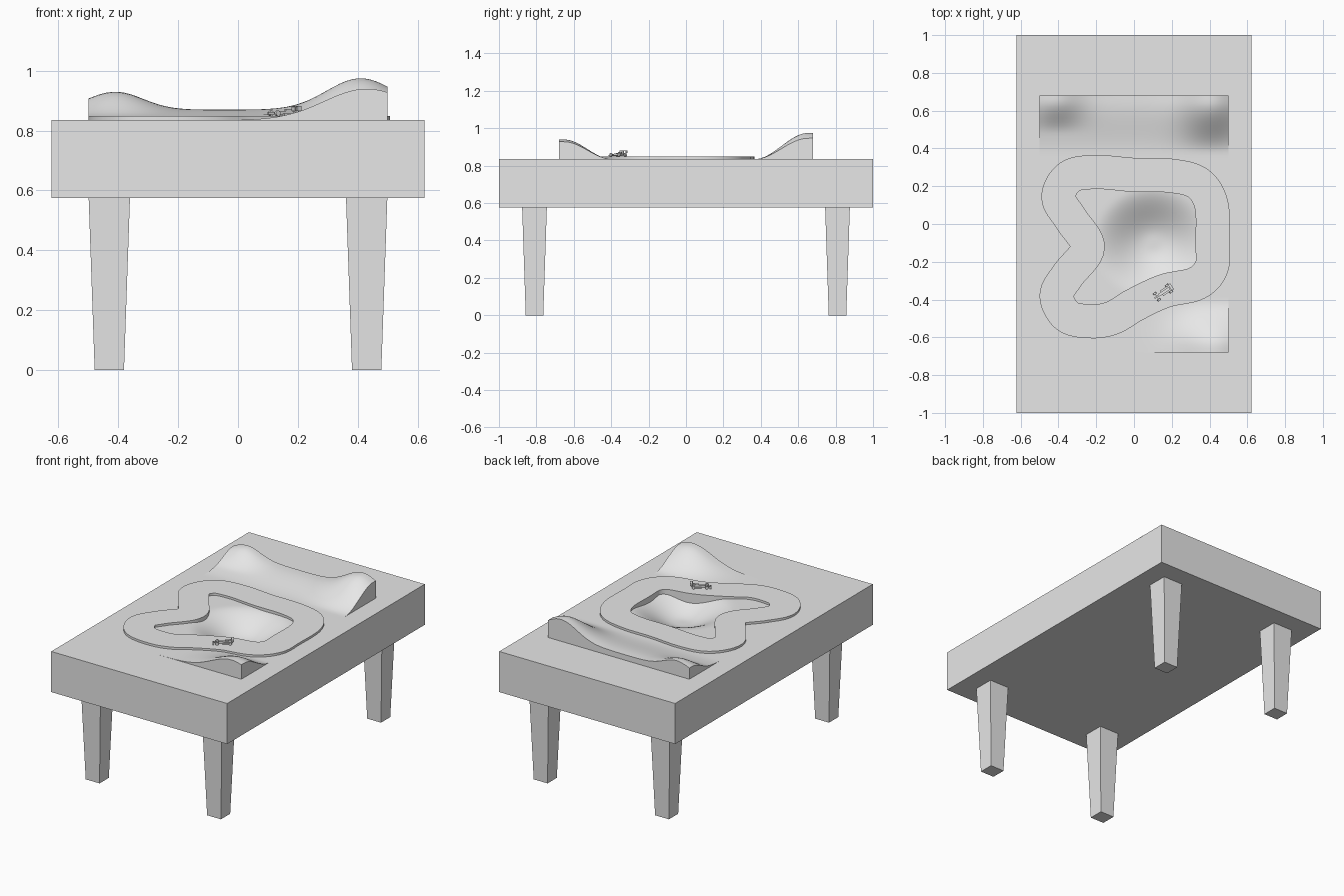
import bpy, bmesh, math
from mathutils import Matrix, Vector

old = bpy.data.objects.get("Cube")
if old:
    bpy.data.objects.remove(old, do_unlink=True)

TOP, BOTTOM = 0.835, 0.575      # table slab heights
HX, HY = 0.5, 0.68              # half size of the landscape panel
ROAD_Z = 0.849

grey = bpy.data.materials.new("plain grey")
grey.use_nodes = True
grey.diffuse_color = (0.8, 0.8, 0.8, 1)
grey.node_tree.nodes["Principled BSDF"].inputs["Base Color"].default_value = (0.8, 0.8, 0.8, 1)


def add_object(name, bm):
    mesh = bpy.data.meshes.new(name)
    bmesh.ops.recalc_face_normals(bm, faces=bm.faces)
    bm.to_mesh(mesh)
    bm.free()
    obj = bpy.data.objects.new(name, mesh)
    bpy.context.collection.objects.link(obj)
    mesh.materials.append(grey)
    return obj


def box(bm, centre, size, taper=1.0):
    """Box whose lower end is scaled by taper."""
    verts = bmesh.ops.create_cube(bm, size=1)["verts"]
    for v in verts:
        s = taper if v.co.z < 0 else 1
        v.co = Vector((v.co.x * size[0] * s, v.co.y * size[1] * s, v.co.z * size[2])) + Vector(centre)
    return verts


def activate(obj):
    bpy.ops.object.select_all(action='DESELECT')
    obj.select_set(True)
    bpy.context.view_layer.objects.active = obj


def smooth(obj, angle=40):
    activate(obj)
    bpy.ops.object.shade_smooth_by_angle(angle=math.radians(angle))


# Table slab with a shallow pocket for the landscape
bm = bmesh.new()
box(bm, (0, 0, (TOP + BOTTOM) / 2), (1.246, 2, TOP - BOTTOM))
table = add_object("table_top", bm)
bm = bmesh.new()
box(bm, (0, 0, TOP), (2 * HX, 2 * HY, 0.4))
cutter = add_object("pocket_cutter", bm)
cutter.hide_render = True
mod = table.modifiers.new("pocket", 'BOOLEAN')
mod.operation, mod.object, mod.solver = 'DIFFERENCE', cutter, 'EXACT'
activate(table)
bpy.ops.object.modifier_apply(modifier=mod.name)
bpy.data.objects.remove(cutter, do_unlink=True)

# Tapered legs
for sy, end in ((-1, "front"), (1, "back")):
    for sx, side in ((-1, "right"), (1, "left")):
        bm = bmesh.new()
        box(bm, (sx * 0.43, sy * 0.81, BOTTOM / 2), (0.138, 0.132, BOTTOM), 0.71)
        add_object(f"{end}_{side}_leg", bm)


# Landscape: hills at both ends and a hollow in the middle
def bump(d, width):
    return math.exp(-(d / width) ** 2)


def ramp(v, start, end):
    t = min(max((v - start) / (end - start), 0), 1)
    return t * t * (3 - 2 * t)


def height(x, y):
    ridge = (0.035 + 0.105 * bump(x - 0.41, 0.16)) * ramp(y, 0.37, 0.65)
    knoll = 0.06 * bump(x + 0.41, 0.13) * ramp(y, 0.48, 0.66)
    front = 0.105 * bump(x - 0.43, 0.2) * ramp(-y, 0.4, 0.65)
    r = math.hypot((x - 0.1) / 0.32, (y + 0.1) / 0.3)
    hollow = 0.1 * (1 - ramp(r, 0.1, 1))
    return TOP + ridge + knoll + front - hollow


bm = bmesh.new()
bmesh.ops.create_grid(bm, x_segments=50, y_segments=68, size=1)
for v in bm.verts:
    x, y = v.co.x * HX, v.co.y * HY
    v.co = (x, y, height(x, y))
rim = [e for e in bm.edges if e.is_boundary]
skirt = bmesh.ops.extrude_edge_only(bm, edges=rim)["geom"]
for v in skirt:
    if isinstance(v, bmesh.types.BMVert):
        v.co.z = TOP - 0.02
smooth(add_object("landscape", bm))

# Road: a closed centre line offset to both sides
WIDTH = 0.09
path = [Vector(p) for p in (
    (-.2, .275), (0, .26), (.2, .255), (.34, .215), (.41, .1), (.415, -.1),
    (.41, -.23), (.33, -.315), (.16, -.355), (0, -.43), (-.11, -.495),
    (-.22, -.515), (-.35, -.49), (-.41, -.38), (-.35, -.27), (-.245, -.125),
    (-.33, .02), (-.4, .14), (-.34, .25))]
STEPS, N = 10, len(path)
centre = []
for i in range(N):
    a, b, c, d = (path[(i + k) % N] for k in (-1, 0, 1, 2))
    for s in range(STEPS):
        t = s / STEPS
        centre.append(0.5 * (2 * b + (c - a) * t + (2 * a - 5 * b + 4 * c - d) * t * t
                             + (3 * b - a - 3 * c + d) * t ** 3))
curve = bpy.data.curves.new("road", 'CURVE')
curve.dimensions, curve.fill_mode = '2D', 'BOTH'
DEPTH = 0.16
curve.extrude = DEPTH / 2
for side in (-1, 1):
    edge = []
    for i, p in enumerate(centre):
        t = (centre[(i + 1) % len(centre)] - centre[i - 1]).normalized()
        q = p + Vector((-t.y, t.x)) * WIDTH * side
        # drop points that fold back in tight bends
        if min((q - o).length for o in centre) > WIDTH - 0.0015:
            edge.append(q)
    spline = curve.splines.new('POLY')
    spline.points.add(len(edge) - 1)
    for point, q in zip(spline.points, edge):
        point.co = (q.x, q.y, 0, 1)
    spline.use_cyclic_u = True
curve.materials.append(grey)
road = bpy.data.objects.new("road", curve)
bpy.context.collection.objects.link(road)
road.location.z = ROAD_Z - DEPTH / 2
activate(road)
bpy.ops.object.convert(target='MESH')
smooth(bpy.context.view_layer.objects.active)

# Small open-wheel racing car, nose towards local -x
place = Matrix.Translation((0.15, -0.365, ROAD_Z)) @ Matrix.Rotation(math.radians(34), 4, 'Z')


def car_part(name, boxes):
    bm = bmesh.new()
    for centre_, size in boxes:
        box(bm, centre_, size)
    bm.transform(place)
    return add_object(name, bm)


car_part("car_body", [((0.012, 0, 0.01), (0.07, 0.016, 0.012)),
                      ((-0.04, 0, 0.009), (0.04, 0.008, 0.007)),
                      ((0.018, 0, 0.005), (0.045, 0.034, 0.006)),
                      ((0.022, 0, 0.019), (0.024, 0.009, 0.009))])
car_part("car_front_wing", [((-0.057, 0, 0.004), (0.011, 0.044, 0.003))])
car_part("car_rear_wing", [((0.055, 0, 0.031), (0.014, 0.036, 0.003)),
                           ((0.055, -0.018, 0.026), (0.016, 0.002, 0.014)),
                           ((0.055, 0.018, 0.026), (0.016, 0.002, 0.014)),
                           ((0.053, 0, 0.019), (0.006, 0.004, 0.024))])
bm = bmesh.new()
for x in (-0.035, 0.042):
    for y in (-0.02, 0.02):
        bmesh.ops.create_cone(bm, cap_ends=True, segments=16, radius1=0.009, radius2=0.009, depth=0.01,
                              matrix=Matrix.Translation((x, y, 0.009)) @ Matrix.Rotation(math.pi / 2, 4, 'X'))
    box(bm, (x, 0, 0.009), (0.003, 0.036, 0.003))
bm.transform(place)
smooth(add_object("car_wheels", bm))
